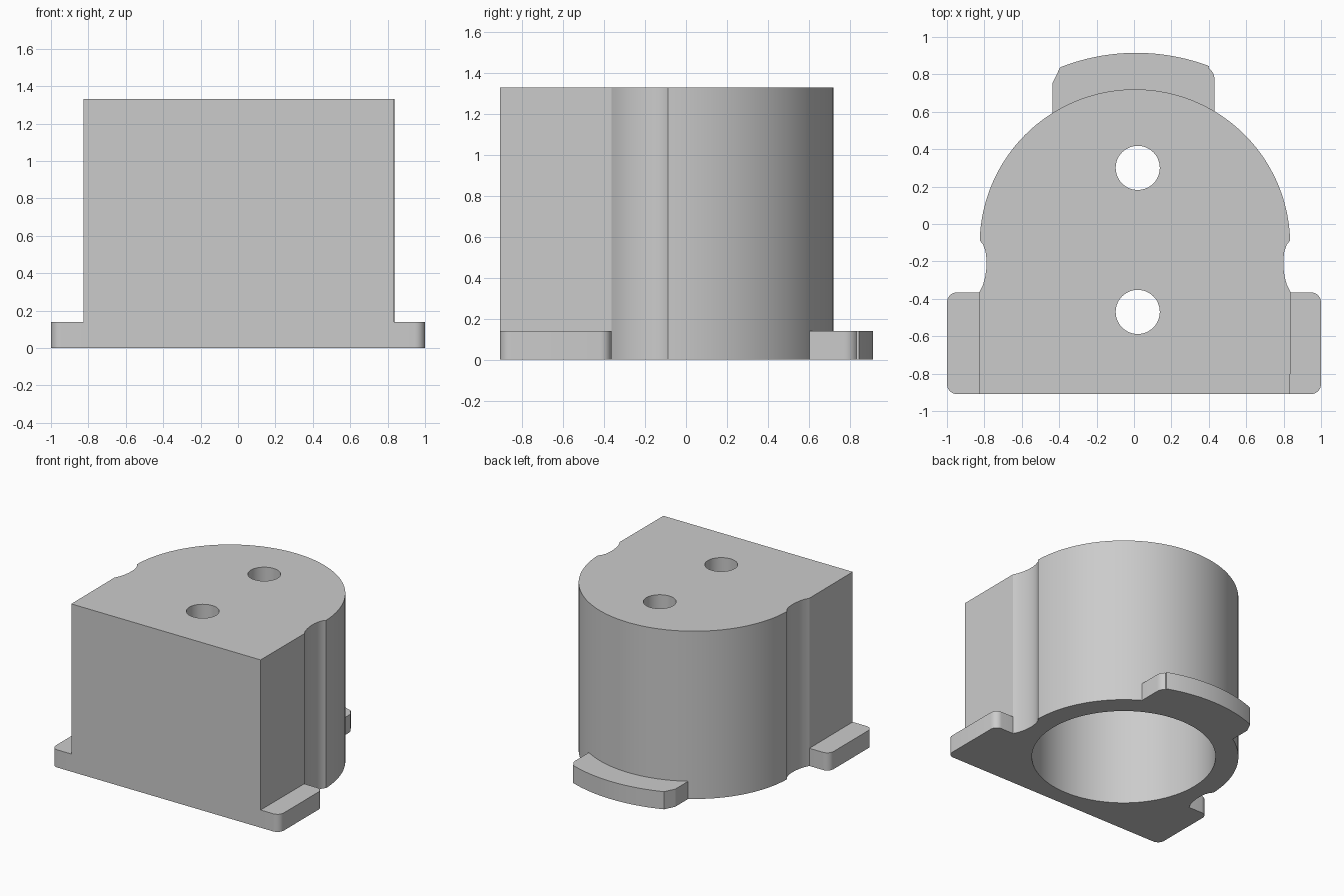
import bpy, bmesh
from math import sin, cos, pi, radians

old = bpy.data.objects.get("Cube")
if old:
    bpy.data.objects.remove(old, do_unlink=True)

CX, CY, R = 0.005, -0.11, 0.83      # axis and radius of the round body
FRONT, STEP = -0.91, -0.365         # front face, rear end of the side flanges
HEIGHT, BASE = 1.33, 0.14

grey = bpy.data.materials.new("light grey")
grey.use_nodes = True
grey.diffuse_color = (0.6, 0.6, 0.6, 1)
grey.node_tree.nodes["Principled BSDF"].inputs["Base Color"].default_value = (0.6, 0.6, 0.6, 1)


def arc(cx, cy, r, start, end, n):
    """Points along an arc, angles in degrees."""
    angles = [radians(start + (end - start) * i / n) for i in range(n + 1)]
    return [(cx + r * cos(a), cy + r * sin(a)) for a in angles]


def extrude(name, outline, z0, z1):
    """Solid prism from a counter-clockwise plan outline."""
    bm = bmesh.new()
    face = bm.faces.new([bm.verts.new((x, y, z0)) for x, y in outline])
    top = bmesh.ops.extrude_face_region(bm, geom=[face], use_keep_orig=True)["geom"]
    verts = [v for v in top if isinstance(v, bmesh.types.BMVert)]
    bmesh.ops.translate(bm, verts=verts, vec=(0, 0, z1 - z0))
    bmesh.ops.recalc_face_normals(bm, faces=bm.faces)
    mesh = bpy.data.meshes.new(name)
    bm.to_mesh(mesh)
    bm.free()
    mesh.materials.append(grey)
    obj = bpy.data.objects.new(name, mesh)
    bpy.context.collection.objects.link(obj)
    return obj


def combine(target, tool, operation):
    """Apply a boolean and discard the tool."""
    bpy.ops.object.select_all(action="DESELECT")
    bpy.context.view_layer.objects.active = target
    target.select_set(True)
    mod = target.modifiers.new(operation.lower(), "BOOLEAN")
    mod.operation, mod.object, mod.solver = operation, tool, "EXACT"
    bpy.ops.object.modifier_apply(modifier=mod.name)
    bpy.data.objects.remove(tool, do_unlink=True)


# Main body: flat front, round back, shallow groove in each side
groove = [(0.832, STEP), (0.812, -0.325), (0.8, -0.28), (0.794, -0.235),
          (0.793, -0.19), (0.799, -0.145), (0.812, -0.11)]
right_half = [(CX + R, FRONT)] + [(CX + x, y) for x, y in groove]
mirrored = [(2 * CX - x, y) for x, y in reversed(right_half)]
housing = extrude("housing", right_half + arc(CX, CY, R, 1.5, 178.5, 90) + mirrored, 0, HEIGHT)

# Low side flanges with rounded outer corners
r = 0.055
for side in (1, -1):
    plan = [(0.7, FRONT)] + arc(1 - r, FRONT + r, r, -90, 0, 8)
    plan += arc(1 - r, STEP - r, r, 0, 90, 8) + [(CX * side + 0.832, STEP), (0.7, STEP)]
    combine(housing, extrude("side_flange", [(side * x, y) for x, y in plan], 0, BASE), "UNION")

# Curved rear tab: one rounded corner, one chamfered
tab = [(-0.435, 0.5), (0.43, 0.5)] + arc(0.36, 0.775, 0.07, 0, 56, 8)
tab += arc(0.012, -0.195, 1.11, 69.5, 111.5, 28) + [(-0.435, 0.755)]
combine(housing, extrude("rear_tab", tab, 0, BASE), "UNION")

# Large blind bore from below and two through holes in the roof
combine(housing, extrude("bore", arc(CX, CY, 0.665, 0, 356.25, 95), -0.1, 1.16), "DIFFERENCE")
for y in (0.3, -0.47):
    combine(housing, extrude("hole", arc(0.02, y, 0.118, 0, 352.5, 47), 1, 1.5), "DIFFERENCE")

bpy.ops.object.shade_smooth_by_angle(angle=radians(25))
